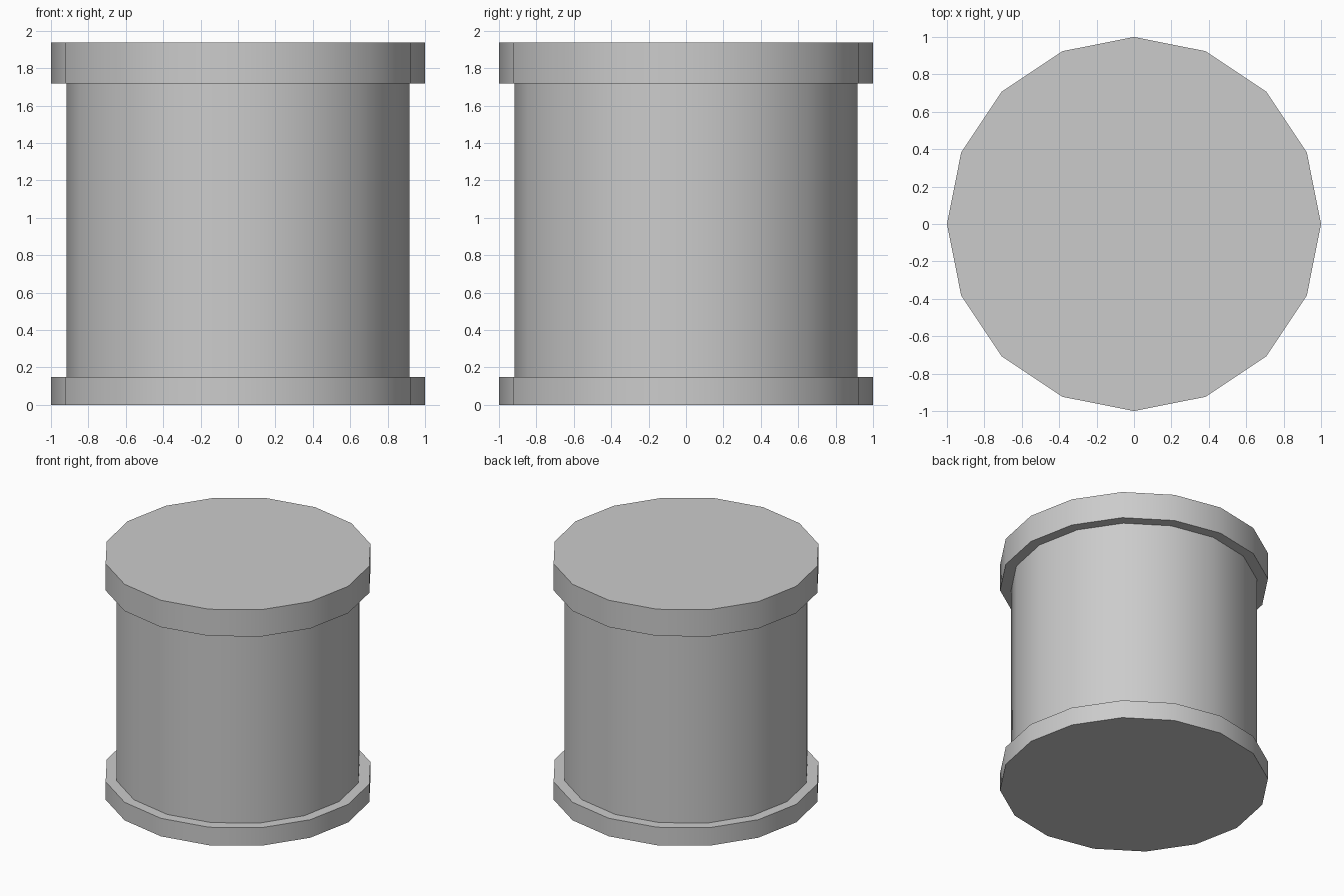
import bpy, bmesh, math

if "Cube" in bpy.data.objects:
    bpy.data.objects.remove(bpy.data.objects["Cube"])

SIDES = 16
# Profile of (radius, height): lower flange, drum body, upper flange
PROFILE = [(1.0, 0.0), (1.0, 0.148), (0.917, 0.148),
           (0.917, 1.717), (1.0, 1.717), (1.0, 1.937)]


def lathe(name, profile, sides):
    """Closed solid of revolution with flat end caps."""
    bm = bmesh.new()
    rings = []
    for r, z in profile:
        rings.append([bm.verts.new((r * math.cos(math.tau * i / sides),
                                    r * math.sin(math.tau * i / sides), z))
                      for i in range(sides)])
    for low, high in zip(rings, rings[1:]):
        for i in range(sides):
            j = (i + 1) % sides
            bm.faces.new((low[i], low[j], high[j], high[i]))
    bm.faces.new(rings[0][::-1])
    bm.faces.new(rings[-1])
    bmesh.ops.recalc_face_normals(bm, faces=bm.faces[:])
    mesh = bpy.data.meshes.new(name)
    bm.to_mesh(mesh)
    bm.free()
    obj = bpy.data.objects.new(name, mesh)
    bpy.context.collection.objects.link(obj)
    return obj


# Flanged drum, smooth round the sides with sharp rims
drum = lathe("flanged_drum", PROFILE, SIDES)
bpy.context.view_layer.objects.active = drum
drum.select_set(True)
bpy.ops.object.shade_smooth_by_angle(angle=math.radians(30))
